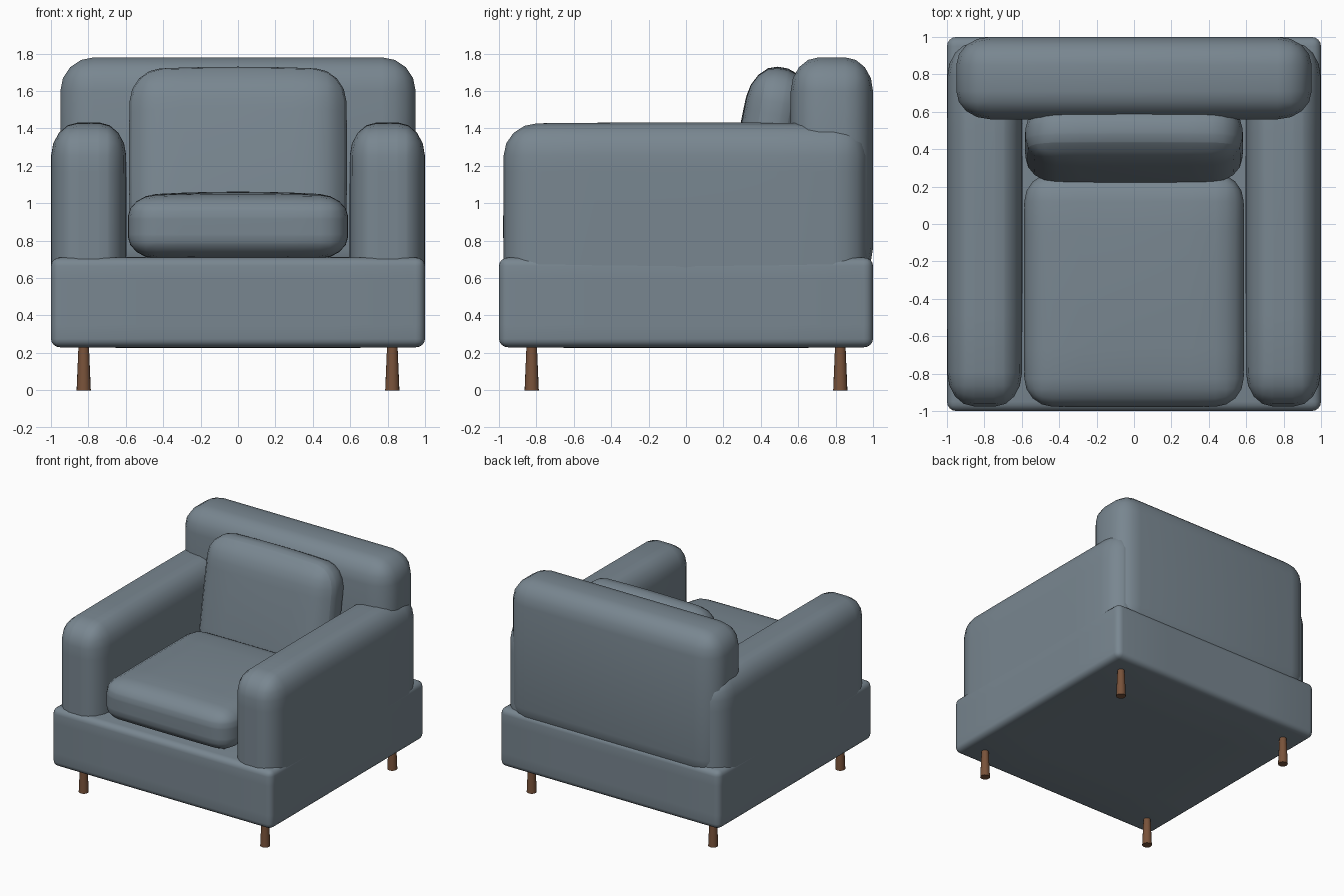
import bpy
import bmesh
import math
from mathutils import Vector

old = bpy.data.objects.get("Cube")
if old:
    bpy.data.objects.remove(old, do_unlink=True)


def make_material(name, color):
    mat = bpy.data.materials.new(name)
    mat.use_nodes = True
    mat.diffuse_color = (*color, 1)
    bsdf = mat.node_tree.nodes["Principled BSDF"]
    bsdf.inputs["Base Color"].default_value = (*color, 1)
    bsdf.inputs["Roughness"].default_value = 0.8
    return mat


fabric = make_material("slate_fabric", (0.19, 0.24, 0.28))
wood = make_material("brown_wood", (0.19, 0.085, 0.042))


def finish(bm, name, mat, angle):
    bmesh.ops.recalc_face_normals(bm, faces=bm.faces)
    mesh = bpy.data.meshes.new(name)
    bm.to_mesh(mesh)
    bm.free()
    mesh.materials.append(mat)
    obj = bpy.data.objects.new(name, mesh)
    bpy.context.collection.objects.link(obj)
    bpy.ops.object.select_all(action="DESELECT")
    obj.select_set(True)
    bpy.context.view_layer.objects.active = obj
    bpy.ops.object.shade_smooth_by_angle(angle=math.radians(angle))
    return obj


def soft_box(name, low, high, radius, crown=(0, 0, 0), segments=4, tilt=0):
    """Rounded block with its own rounding and bulge along each axis."""
    low, high, radius = Vector(low), Vector(high), Vector(radius)
    half = (high - low) / 2
    bm = bmesh.new()
    bmesh.ops.create_cube(bm, size=2)
    # Bevel in radius-scaled space, so the rounding can differ per axis
    for v in bm.verts:
        v.co = Vector(half[i] / radius[i] * v.co[i] for i in range(3))
    bmesh.ops.bevel(bm, geom=bm.edges[:], offset=1, segments=segments,
                    profile=0.5, affect="EDGES")
    bmesh.ops.scale(bm, vec=radius, verts=bm.verts)
    # Extra cuts let the flat sides swell gently
    if any(crown):
        for axis in range(3):
            normal = Vector(int(i == axis) for i in range(3))
            for step in (-0.5, -0.25, 0, 0.25, 0.5):
                geom = bm.verts[:] + bm.edges[:] + bm.faces[:]
                bmesh.ops.bisect_plane(bm, geom=geom, dist=1e-5,
                                       plane_co=normal * half[axis] * step,
                                       plane_no=normal)
        for v in bm.verts:
            unit = [v.co[i] / half[i] for i in range(3)]
            for i in range(3):
                a, b = unit[i - 1], unit[i - 2]
                v.co[i] += crown[i] * unit[i] * (1 - a * a) * (1 - b * b)
    obj = finish(bm, name, fabric, 40)
    obj.location = (low + high) / 2
    obj.rotation_euler.x = math.radians(tilt)
    return obj


# Base and upholstered frame
soft_box("base", (-1, -1, 0.23), (1, 1, 0.71), (0.05, 0.05, 0.045),
         crown=(0, 0, 0.005))
for side, label in ((1, "left"), (-1, "right")):
    x = sorted((0.6 * side, 0.997 * side))
    soft_box(label + "_arm", (x[0], -0.975, 0.4), (x[1], 0.968, 1.425),
             (0.14, 0.18, 0.17), crown=(0.004, 0, 0.007))
soft_box("backrest", (-0.95, 0.56, 0.58), (0.95, 1, 1.78), (0.18, 0.15, 0.18))

# Loose cushions
soft_box("seat_cushion", (-0.585, -0.975, 0.71), (0.585, 0.27, 1.04),
         (0.15, 0.15, 0.11), crown=(0.004, 0.004, 0.022))
soft_box("back_cushion", (-0.575, 0.275, 0.77), (0.575, 0.59, 1.715),
         (0.16, 0.13, 0.17), crown=(0.008, 0.015, 0.018), tilt=-10)

# Legs, wider at the floor
for sx, lr in ((1, "left"), (-1, "right")):
    for sy, fb in ((-1, "front"), (1, "back")):
        bm = bmesh.new()
        bmesh.ops.create_cone(bm, cap_ends=True, segments=16, radius1=0.038,
                              radius2=0.027, depth=0.26)
        leg = finish(bm, f"{fb}_{lr}_leg", wood, 40)
        leg.location = (0.825 * sx, 0.825 * sy, 0.13)
